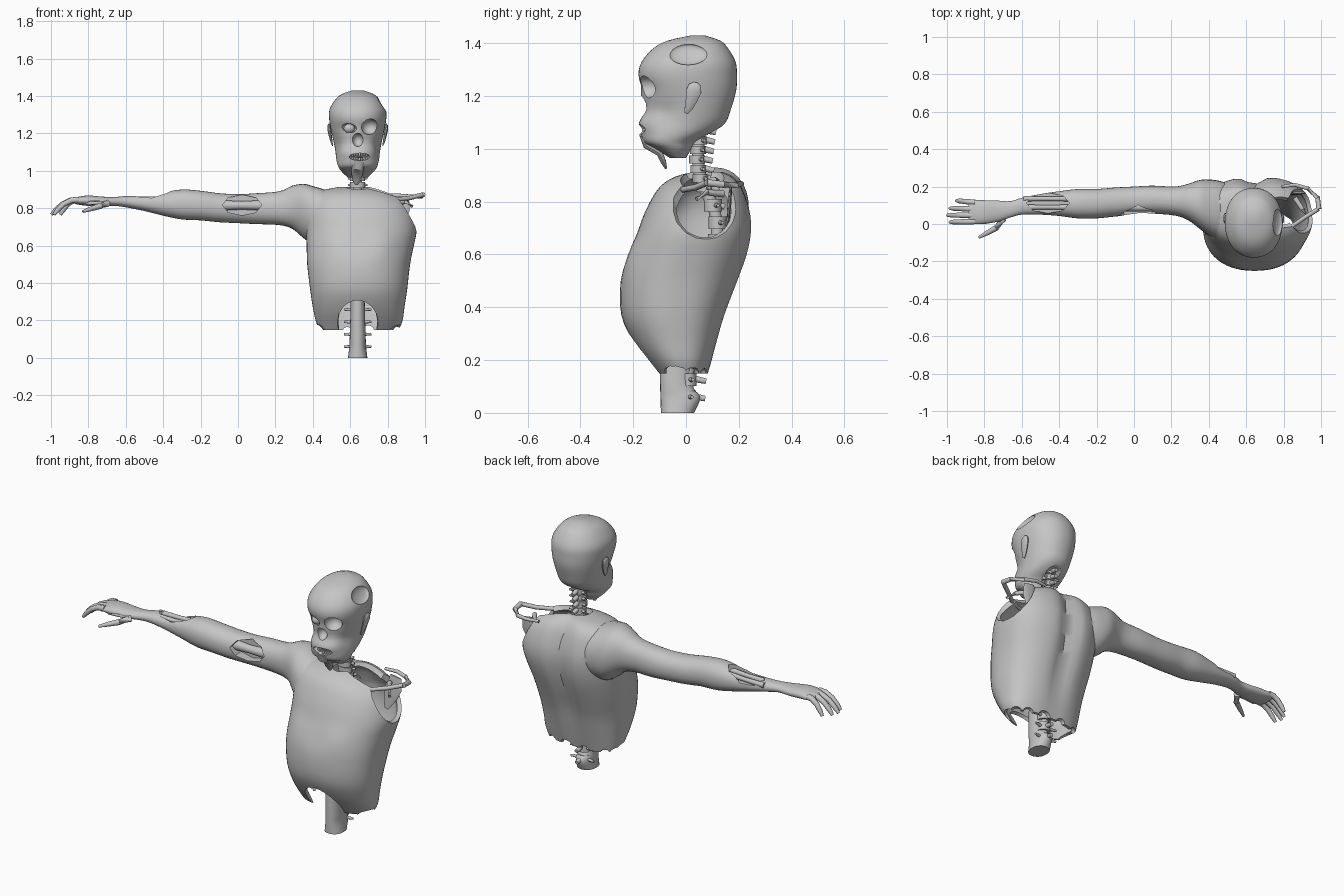
import bpy, bmesh, math, random
from mathutils import Vector

if "Cube" in bpy.data.objects:
    bpy.data.objects.remove(bpy.data.objects["Cube"])

random.seed(4)
CX = 0.64  # body centre line
grey = bpy.data.materials.new("dull_grey")
grey.diffuse_color = (0.56, 0.56, 0.56, 1)
grey.use_nodes = True
grey.node_tree.nodes["Principled BSDF"].inputs["Base Color"].default_value = grey.diffuse_color


def finish(name, bm, loc=(0, 0, 0), size=(1, 1, 1), rot=(0, 0, 0)):
    bmesh.ops.recalc_face_normals(bm, faces=bm.faces)
    me = bpy.data.meshes.new(name)
    bm.to_mesh(me)
    bm.free()
    me.materials.append(grey)
    ob = bpy.data.objects.new(name, me)
    bpy.context.collection.objects.link(ob)
    ob.location, ob.scale, ob.rotation_euler = loc, size, [math.radians(r) for r in rot]
    return ob


def smooth_rows(rows, steps):
    """Catmull-Rom interpolation of the section table."""
    out = []
    for i in range(len(rows) - 1):
        p = [rows[max(0, min(len(rows) - 1, i + k))] for k in (-1, 0, 1, 2)]
        for s in range(steps):
            t = s / steps
            out.append([b + 0.5 * t * (c - a + t * (2 * a - 5 * b + 4 * c - d + t * (3 * (b - c) + d - a)))
                        for a, b, c, d in zip(*p)])
    return out + [list(rows[-1])]


def bridge(bm, rings):
    n = len(rings[0])
    for r, q in zip(rings, rings[1:]):
        for k in range(n):
            bm.faces.new((r[k], r[(k + 1) % n], q[(k + 1) % n], q[k]))
    bm.faces.new(rings[0])
    bm.faces.new(rings[-1])


def loft(name, rows, axis, n=40, e=2.3, shape=None, e_back=None):
    """Skin oval sections (position, a0, a1, b0, b1) along z or x."""
    bm = bmesh.new()
    rings = []
    for t, a0, a1, b0, b1 in smooth_rows(rows, 3):
        ring = []
        for k in range(n):
            c, s = math.cos(math.tau * k / n), math.sin(math.tau * k / n)
            p = 2 / (e_back if e_back and s > 0 else e)
            a = (a0 + a1) / 2 + (a1 - a0) / 2 * math.copysign(abs(c) ** p, c)
            b = (b0 + b1) / 2 + (b1 - b0) / 2 * math.copysign(abs(s) ** p, s)
            co = Vector((a, b, t) if axis == 'z' else (t, a, b))
            ring.append(bm.verts.new(shape(co) if shape else co))
        rings.append(ring)
    bridge(bm, rings)
    return finish(name, bm)


def ball(name, loc, size, rot=(0, 0, 0), u=20):
    bm = bmesh.new()
    bmesh.ops.create_uvsphere(bm, u_segments=u, v_segments=u // 2 + 2, radius=1)
    return finish(name, bm, loc, size, rot)


def drum(name, loc, size, rot=(0, 0, 0), n=8):
    bm = bmesh.new()
    bmesh.ops.create_cone(bm, cap_ends=True, segments=n, radius1=1, radius2=1, depth=2)
    return finish(name, bm, loc, size, rot)


def tube(name, pts, radii, thin=1.0, flat=1.0, n=10):
    """Tapered rod through points; thin and flat squash its two cross directions."""
    bm = bmesh.new()
    rings = []
    pts = [Vector(p) for p in pts]
    for i, p in enumerate(pts):
        d = (pts[min(i + 1, len(pts) - 1)] - pts[max(i - 1, 0)]).normalized()
        u = d.cross(Vector((0, 1, 0)) if abs(d.y) < 0.8 else Vector((0, 0, 1))).normalized()
        v = d.cross(u) * flat
        r = radii[i] if isinstance(radii, (list, tuple)) else radii
        rings.append([bm.verts.new(p + r * (u * thin * math.cos(k * math.tau / n) + v * math.sin(k * math.tau / n)))
                      for k in range(n)])
    bridge(bm, rings)
    return finish(name, bm)


def volume(ob):
    bm = bmesh.new()
    bm.from_mesh(ob.data)
    bm.transform(ob.matrix_world)
    v = bm.calc_volume(signed=True)
    bm.free()
    return v


def boolean(ob, tool, op='DIFFERENCE'):
    """Cut or join; a result with an impossible volume is undone and tried again."""
    bpy.context.view_layer.update()
    backup, v0, vt = ob.data.copy(), volume(ob), abs(volume(tool))
    for solver, use_self, shift in (('EXACT', 0, 0), ('EXACT', 0, .0023), ('MANIFOLD', 0, .0011), ('EXACT', 1, .0017)):
        tool.location += Vector((shift, shift * .7, shift * .4))
        m = ob.modifiers.new("cut", 'BOOLEAN')
        m.object, m.operation, m.solver, m.use_self = tool, op, solver, bool(use_self)
        bpy.context.view_layer.objects.active = ob
        bpy.ops.object.modifier_apply(modifier=m.name)
        change = (volume(ob) - v0) * (1 if op == 'UNION' else -1)
        if -1e-5 < change < vt * 1.03 + 1e-5 and len(ob.data.polygons) > 300:
            bpy.data.objects.remove(tool)
            return True
        ob.data = backup.copy()
    if op != 'UNION':
        bpy.data.objects.remove(tool)
    return False


def bump(d, w):
    return math.exp(-(d / w) ** 2)


# Torso skin: oval sections with a spine groove and chest swell
body = [(.15, .43, .86, -.11, .085), (.20, .415, .88, -.15, .10), (.27, .40, .89, -.20, .12),
        (.37, .385, .905, -.245, .15), (.5, .37, .92, -.247, .20), (.6, .367, .94, -.215, .235),
        (.68, .365, .955, -.185, .25), (.75, .365, .945, -.16, .248), (.82, .375, .915, -.125, .23),
        (.865, .40, .86, -.09, .21), (.895, .45, .79, -.04, .185), (.912, .53, .73, .02, .15)]


def groove(co):
    if co.y > 0:
        co.y -= .16 * co.y * bump(co.x - CX, .05) * min(1, (co.z - .1) / .3)
    else:
        co.y -= .06 * co.y * -bump(abs(co.x - CX) - .13, .08) * bump(co.z - .6, .07)
    return co


torso = loft("torso_skin", body, 'z', 56, 2.2, groove, 2.5)

# Arm: sections along x, widening into the armpit and chest
arm_rows = [(.52, -.08, .21, .62, .87), (.46, -.085, .23, .61, .90), (.40, -.06, .238, .61, .918),
            (.35, -.025, .235, .64, .93), (.29, .02, .215, .69, .92), (.22, .045, .20, .71, .89),
            (.1, .055, .205, .715, .88), (0, .05, .20, .72, .875), (-.1, .04, .195, .725, .88),
            (-.2, .03, .187, .735, .893), (-.3, .03, .187, .74, .90), (-.4, .043, .175, .76, .885),
            (-.5, .05, .16, .785, .87), (-.6, .05, .14, .805, .865), (-.66, .035, .122, .812, .86),
            (-.73, .012, .125, .81, .862), (-.8, .0, .127, .812, .868), (-.86, .0, .128, .82, .86),
            (-.885, .01, .12, .83, .852)]
arm = loft("arm", arm_rows, 'x', 32, 2.2)
# Wounds in the arm with bone showing
for loc, size, rot in [((.022, .05, .817), (.105, .055, .055), (90, 0, 0)),
                       ((-.46, .112, .884), (.115, .055, .047), (0, 0, 0)),
                       ((-.765, .0, .825), (.045, .016, .025), (90, 0, 0))]:
    boolean(arm, drum("wound_cutter", loc, size, rot))
boolean(torso, arm, 'UNION')
tube("upper_arm_bone", [(.14, .095, .815), (.02, .09, .815), (-.09, .095, .815)], [.028, .022, .028], n=16)
for y in (.09, .135):
    tube("forearm_bone", [(-.34, y, .855), (-.46, y, .85), (-.59, y, .848)], [.015, .012, .015])
tube("wrist_bone", [(-.70, .02, .83), (-.83, .018, .825)], .009)

# Hollow inside and torn openings: belly arch, shoulder socket, neck
inner = [(z + (-.03 if z < .18 else -.02 if z > .8 else 0), a + .022, b - .022, c + .022, d - .022)
         for z, a, b, c, d in body]
boolean(torso, loft("inner_cutter", inner, 'z', 56, 2.2, groove, 2.5))
for loc, size, rot in [((.64, -.16, .15), (.115, .14, .175), (0, 0, 0)),
                       ((1.0, .08, .85), (.19, .165, .20), (0, 10, 0)),
                       ((.80, .06, .915), (.16, .09, .09), (0, 12, 0)),
                       ((.64, .04, .92), (.065, .065, .08), (0, 0, 0))]:
    boolean(torso, ball("opening_cutter", loc, size, rot))
for deg in (15, 45, 75, 105, 140, 170, 200, 335):
    a, r = math.radians(deg), random.uniform(.022, .045)
    boolean(torso, ball("tear_cutter", (CX + .22 * math.cos(a), .09 * math.sin(a), .145), (r * 1.3, r * 1.3, r), u=8))

# Fingers and thumb
for y, tip, fan in [(.115, -.95, .01), (.08, -.985, .004), (.047, -.998, 0), (.014, -.985, -.004)]:
    tube("finger", [(-.85 + (tip + .85) * t, y + fan * t, z) for t, z in
                    [(0, .845), (.3, .842), (.6, .822), (.85, .79), (1, .765)]], [.016, .0155, .014, .013, .008])
tube("thumb", [(-.70, .03, .825), (-.735, -.02, .812), (-.785, -.048, .797), (-.83, -.072, .782)],
     [.02, .016, .013, .007])


# Head skin with hollow cheeks and brow
def face(co):
    co.x -= math.copysign(.011, co.x - CX) * bump(co.y + .08, .05) * bump(co.z - 1.13, .05)
    if co.y < -.05:
        co.y += .012 * bump(co.z - 1.225, .025) * bump(abs(co.x - CX) - .06, .05)
        co.y -= .012 * bump(co.x - CX, .025) * bump(co.z - 1.2, .03)
    return co


head = loft("head", [(.965, .585, .695, -.06, .0), (1.0, .55, .73, -.115, .02), (1.025, .535, .745, -.16, .035),
                     (1.06, .525, .755, -.172, .10), (1.10, .52, .76, -.178, .15), (1.15, .512, .768, -.152, .17),
                     (1.22, .497, .783, -.165, .19), (1.28, .487, .793, -.18, .193), (1.33, .49, .79, -.168, .188),
                     (1.38, .52, .76, -.125, .16), (1.41, .555, .725, -.07, .13), (1.43, .61, .67, .02, .07)],
            'z', 56, 2.15, face)
for loc, size, rot in [((.705, -.15, 1.235), (.047, .055, .043), (0, 0, 0)),     # open socket
                       ((.592, -.155, 1.228), (.045, .04, .024), (0, 5, 0)),     # half closed socket
                       ((.64, -.165, 1.165), (.03, .045, .036), (0, 0, 0)),      # nose cavity
                       ((.65, -.165, 1.075), (.056, .04, .02), (0, 0, 0)),       # mouth
                       ((.768, .008, 1.357), (.016, .073, .046), (0, -33, 0)),   # skull hole
                       ((.64, .13, 1.02), (.07, .09, .06), (0, 0, 0))]:          # torn nape
    boolean(head, ball("face_cutter", loc, size, rot, 16))
ball("eyeball", (.595, -.135, 1.226), (.03, .025, .025))
for k in range(7):
    x, y = .612 + k * .0125, -.155 + abs(k - 3) * .003
    for z in (1.087, 1.062):
        tube("tooth", [(x, y, z + .009), (x, y - .002, z - .009)], [.0065, .005])
tube("tongue", [(.65, -.13, 1.065), (.645, -.165, 1.05), (.64, -.15, 1.015), (.637, -.10, .985),
                (.635, -.085, .95), (.632, -.075, .925)], [.025, .03, .032, .03, .024, .008], flat=.45)
for s in (-1, 1):  # ears: broad top leaning back, narrow lobe
    tube("ear", [(CX + s * x, y, z) for x, y, z in [(.134, .0, 1.135), (.14, .01, 1.155), (.147, .022, 1.19),
         (.152, .03, 1.22), (.154, .034, 1.242), (.153, .035, 1.252)]], [.008, .016, .024, .03, .024, .008], thin=.35)

# Spine: smooth front column, then vertebrae following a curve
SPINE = [(0.0, -.01), (.2, .0), (.4, .05), (.6, .105), (.75, .11), (.87, .05), (.95, .03), (1.08, .045)]


def spine_y(z):
    for (z0, y0), (z1, y1) in zip(SPINE, SPINE[1:]):
        if z <= z1:
            return y0 + (y1 - y0) * (z - z0) / (z1 - z0)
    return SPINE[-1][1]


loft("gut_column", [(.0, .588, .692, -.095, .03), (.06, .595, .685, -.097, .055), (.1, .597, .683, -.098, .025),
                    (.2, .6, .68, -.10, .02), (.32, .603, .677, -.10, .01)], 'z', 24, 2.2)
tube("spine_core", [(CX, spine_y(.01 + .07 * i) + .01, .01 + .07 * i) for i in range(16)], .024)
z = .06
while z < 1.07:
    y, neck = spine_y(z), z > .84
    drum("vertebra", (CX, y + .01, z), (.04, .03, .015) if neck else (.038, .034, .024), n=12)
    tail, reach = .07 if neck else .08 if z < .2 else .055, .05 if neck else .072
    tube("back_process", [(CX, y + .02, z + .006), (CX, y + tail, z - .006)], [.014, .011])
    tube("side_process", [(CX - reach, y + .03, z), (CX, y + .015, z), (CX + reach, y + .03, z)], [.006, .012, .006])
    z += .036 if neck else .066

# Collarbones, shoulder blade and its ridge on the torn side
tube("collarbone", [(.68, -.05, .855), (.76, -.05, .85), (.84, -.015, .845), (.92, .04, .855), (.985, .08, .872)],
     [.018, .012, .011, .012, .012])
tube("blade_ridge", [(.988, .08, .872), (.982, .14, .865), (.93, .19, .862), (.86, .21, .868), (.79, .20, .87)],
     [.014, .013, .011, .010, .008])
tube("shoulder_hook", [(.86, .14, .83), (.90, .08, .835), (.93, .04, .81)], [.014, .012, .009])
tube("shoulder_blade", [(.88, .17, .86), (.87, .165, .80), (.85, .16, .74), (.83, .155, .67)],
     [.035, .05, .04, .012], flat=.15)

# Smooth shading with crisp edges
bpy.ops.object.select_all(action='SELECT')
bpy.ops.object.shade_smooth_by_angle(angle=math.radians(38))
